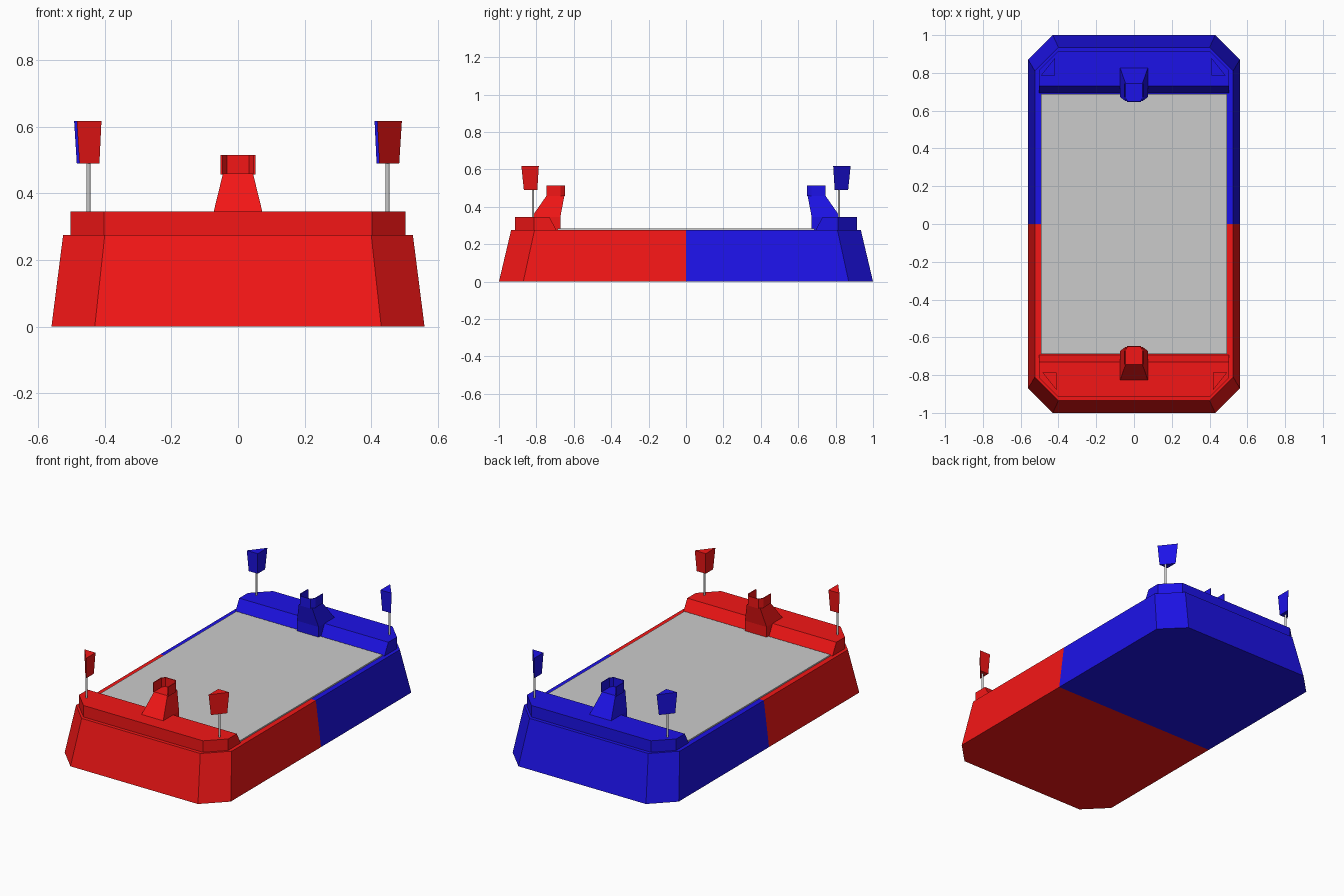
import bpy, bmesh, math
from mathutils import Matrix

if "Cube" in bpy.data.objects:
    bpy.data.objects.remove(bpy.data.objects["Cube"])

def material(name, rgb):
    m = bpy.data.materials.new(name)
    m.diffuse_color = (*rgb, 1)
    m.use_nodes = True
    m.node_tree.nodes["Principled BSDF"].inputs["Base Color"].default_value = m.diffuse_color
    return m

RED = material("red_paint", (0.9, 0.008, 0.008))
BLUE = material("blue_paint", (0.012, 0.006, 0.8))
TURN = Matrix.Rotation(math.pi, 4, 'Z')

def loft(name, rings, mat=None, turned=False, skip=None):
    """Stack equal-sized rings of points; skip = index of a side left open."""
    bm = bmesh.new()
    vs = [[bm.verts.new(p) for p in r] for r in rings]
    n = len(vs[0])
    for lo, hi in zip(vs, vs[1:]):
        for i in range(n):
            if i != skip:
                j = (i + 1) % n
                bm.faces.new((lo[i], lo[j], hi[j], hi[i]))
    bm.faces.new(vs[0][::-1])
    bm.faces.new(vs[-1])
    bmesh.ops.recalc_face_normals(bm, faces=bm.faces)
    if turned:
        bm.transform(TURN)
    me = bpy.data.meshes.new(name)
    bm.to_mesh(me)
    bm.free()
    if mat:
        me.materials.append(mat)
    ob = bpy.data.objects.new(name, me)
    bpy.context.collection.objects.link(ob)
    return ob

def end_ring(w, l, c, z, inner=0.0):
    """Half octagon: width w, front at -l, corner cut c, straight inner edge."""
    return [(-w, -inner, z), (-w, -l + c, z), (-w + c, -l, z),
            (w - c, -l, z), (w, -l + c, z), (w, -inner, z)]

def rect(w, y0, y1, z):
    return [(-w, y0, z), (w, y0, z), (w, y1, z), (-w, y1, z)]

for side, mat, turned in (("front", RED, False), ("back", BLUE, True)):
    # sloped hull half, open where the two halves meet
    loft(side + "_hull", [end_ring(0.56, 1.0, 0.13, 0), end_ring(0.525, 0.935, 0.125, 0.275)],
         mat, turned, skip=5)

    # raised end block with sloped inner face
    loft(side + "_end_block", [end_ring(0.503, 0.913, 0.1, 0.27, 0.69),
                               end_ring(0.503, 0.913, 0.1, 0.345, 0.73)], mat, turned)

    # tapered tower
    loft(side + "_tower", [rect(0.073, -0.825, -0.672, 0.27), rect(0.073, -0.825, -0.672, 0.345),
                           rect(0.045, -0.745, -0.65, 0.46)], mat, turned)

    # thin three-sided shield on the tower, open to the outside
    outer = [(-0.052, -0.745), (-0.052, -0.67), (-0.036, -0.647),
             (0.036, -0.647), (0.052, -0.67), (0.052, -0.745)]
    inner = [(0.047, -0.745), (0.047, -0.672), (0.033, -0.652),
             (-0.033, -0.652), (-0.047, -0.672), (-0.047, -0.745)]
    loft(side + "_tower_shield", [[(x, y, z) for x, y in outer + inner] for z in (0.457, 0.515)],
         mat, turned)

    # corner markers: tapered triangular heads on thin poles
    for s, label in ((-1, "left"), (1, "right")):
        def head(a, b, c, d, z):
            return [(s * a + 0.004, -c, z), (s * b + 0.004, -c, z), (s * a + 0.004, -d, z)]
        loft(f"{side}_{label}_marker", [head(0.42, 0.48, 0.795, 0.867, 0.49),
                                        head(0.414, 0.488, 0.787, 0.88, 0.617)], mat, turned)
        cx, cy, r = s * 0.449, -0.818, 0.006
        angles = [k * math.tau / 12 for k in range(12)]
        loft(f"{side}_{label}_pole",
             [[(cx + r * math.cos(a), cy + r * math.sin(a), z) for a in angles]
              for z in (0.34, 0.495)], None, turned)

# grey deck panel
loft("deck", [rect(0.493, -0.688, 0.688, 0.27), rect(0.493, -0.688, 0.688, 0.283)])
